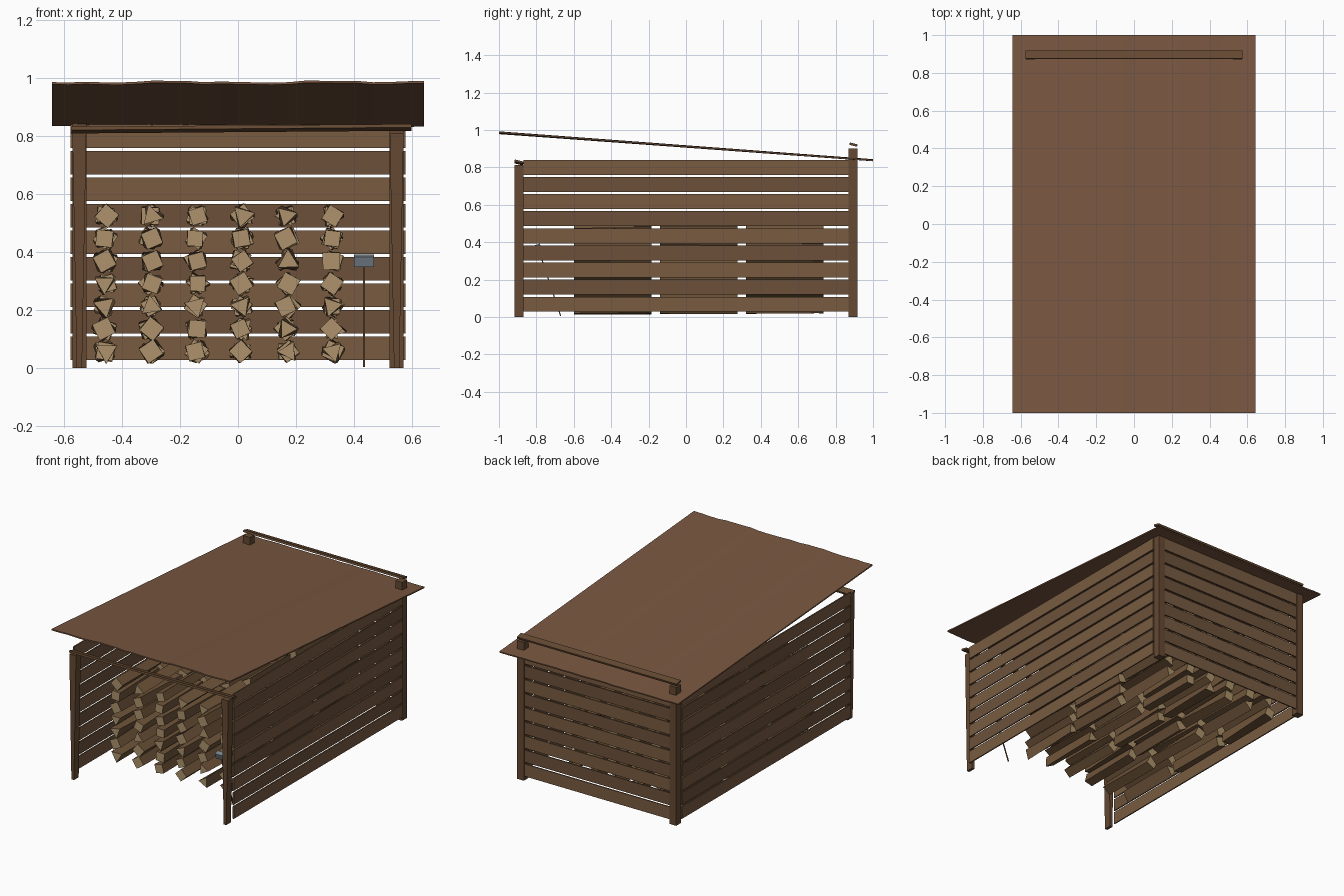
import bpy, bmesh, math, random
from mathutils import Vector

if "Cube" in bpy.data.objects:
    bpy.data.objects.remove(bpy.data.objects["Cube"])

random.seed(4)


def material(name, rgb):
    m = bpy.data.materials.new(name)
    m.diffuse_color = (*rgb, 1)
    m.use_nodes = True
    m.node_tree.nodes["Principled BSDF"].inputs["Base Color"].default_value = m.diffuse_color
    return m


WOOD_A = material("wood_light", (0.19, 0.105, 0.052))
WOOD_B = material("wood_dark", (0.15, 0.082, 0.042))
POST = material("post_wood", (0.13, 0.068, 0.032))
ROOF = material("roof_sheet", (0.19, 0.095, 0.052))
BARK = material("log_side", (0.16, 0.09, 0.042))
CUT = material("log_end", (0.42, 0.29, 0.15))
STEEL = material("steel", (0.2, 0.24, 0.28))


def finish(name, bm, *mats):
    bmesh.ops.recalc_face_normals(bm, faces=bm.faces)
    me = bpy.data.meshes.new(name)
    bm.to_mesh(me)
    bm.free()
    for m in mats:
        me.materials.append(m)
    ob = bpy.data.objects.new(name, me)
    bpy.context.collection.objects.link(ob)
    return ob


def box(name, lo, hi, mat, rot=(0, 0, 0)):
    lo, hi = Vector(lo), Vector(hi)
    bm = bmesh.new()
    bmesh.ops.create_cube(bm, size=1)
    bmesh.ops.scale(bm, vec=hi - lo, verts=bm.verts)
    ob = finish(name, bm, mat)
    ob.location = (lo + hi) / 2
    ob.rotation_euler = rot
    return ob


# Corner posts: front pair taper towards the ground
for s, side in ((-1, "left"), (1, "right")):
    x = s * 0.548
    front = box(f"front_post_{side}", (x - 0.024, -0.917, 0), (x + 0.024, -0.868, 0.812), POST)
    for v in front.data.vertices:
        if v.co.z < 0:
            v.co.x *= 0.38
    box(f"back_post_{side}", (x - 0.024, 0.87, 0), (x + 0.024, 0.918, 0.9), POST)

# Slatted side and back walls
for i in range(9):
    z0 = 0.028 + i * 0.0915
    z1 = z0 + 0.08
    mat = (WOOD_A, WOOD_B)[i % 2]
    for s, side in ((-1, "left"), (1, "right")):
        x = s * 0.575
        box(f"side_slat_{side}_{i}", (x - 0.004, -0.87, z0), (x + 0.004, 0.87, z1), mat)
    box(f"back_slat_{i}", (-0.53, 0.906, z0), (0.53, 0.914, z1), mat)

# Thin tilted rails on top of the posts
box("front_rail", (-0.575, -0.917, 0.82), (0.6, -0.87, 0.832), POST, (-0.25, -0.008, 0))
box("back_rail", (-0.575, 0.874, 0.915), (0.575, 0.917, 0.928), POST, (-0.25, 0, 0))

# Sloping roof sheet with a slightly uneven front edge
bm = bmesh.new()
N = 22
rows = []
for y, z, amp in ((-1, 0.985, 0.004), (1, 0.838, 0.002)):
    rows.append([bm.verts.new((-0.643 + 1.286 * k / N, y, z + random.uniform(-amp, amp)))
                 for k in range(N + 1)])
for k in range(N):
    bm.faces.new((rows[0][k], rows[0][k + 1], rows[1][k + 1], rows[1][k]))
roof = finish("roof", bm, ROOF)
thick = roof.modifiers.new("thickness", "SOLIDIFY")
thick.thickness = 0.008
thick.offset = 0


# Split logs: three- and four-sided prisms with a slight twist
def log(name, x, z, y0, y1):
    n = random.choice((3, 4, 4))
    a = random.uniform(0, math.tau)
    twist = random.uniform(-0.4, 0.4)
    r = random.uniform(0.037, 0.043)
    bm = bmesh.new()
    rings = []
    for y, turn in ((y0, 0), (y1, twist)):
        rings.append([bm.verts.new((x + r * math.cos(a + turn + math.tau * k / n), y,
                                    z + r * math.sin(a + turn + math.tau * k / n)))
                      for k in range(n)])
    for ring in rings:
        bm.faces.new(ring).material_index = 1
    for k in range(n):
        j = (k + 1) % n
        bm.faces.new((rings[0][k], rings[0][j], rings[1][j], rings[1][k]))
    finish(name, bm, BARK, CUT)


for layer, y0 in enumerate((-0.6, -0.14, 0.32)):
    for row in range(7):
        for col in range(6):
            x = -0.458 + col * 0.157 + random.uniform(-0.006, 0.006)
            log(f"log_{layer}_{row}_{col}", x, 0.057 + row * 0.078, y0, y0 + 0.415)

# Leaning hammer: thin handle and steel head
lean = math.atan2(0.12, 0.36)
box("tool_handle", (0.432, -0.733, -0.005), (0.438, -0.727, 0.375), WOOD_A, (lean, 0, 0))
box("tool_head", (0.4, -0.805, 0.352), (0.47, -0.775, 0.388), STEEL, (lean, 0, 0))
